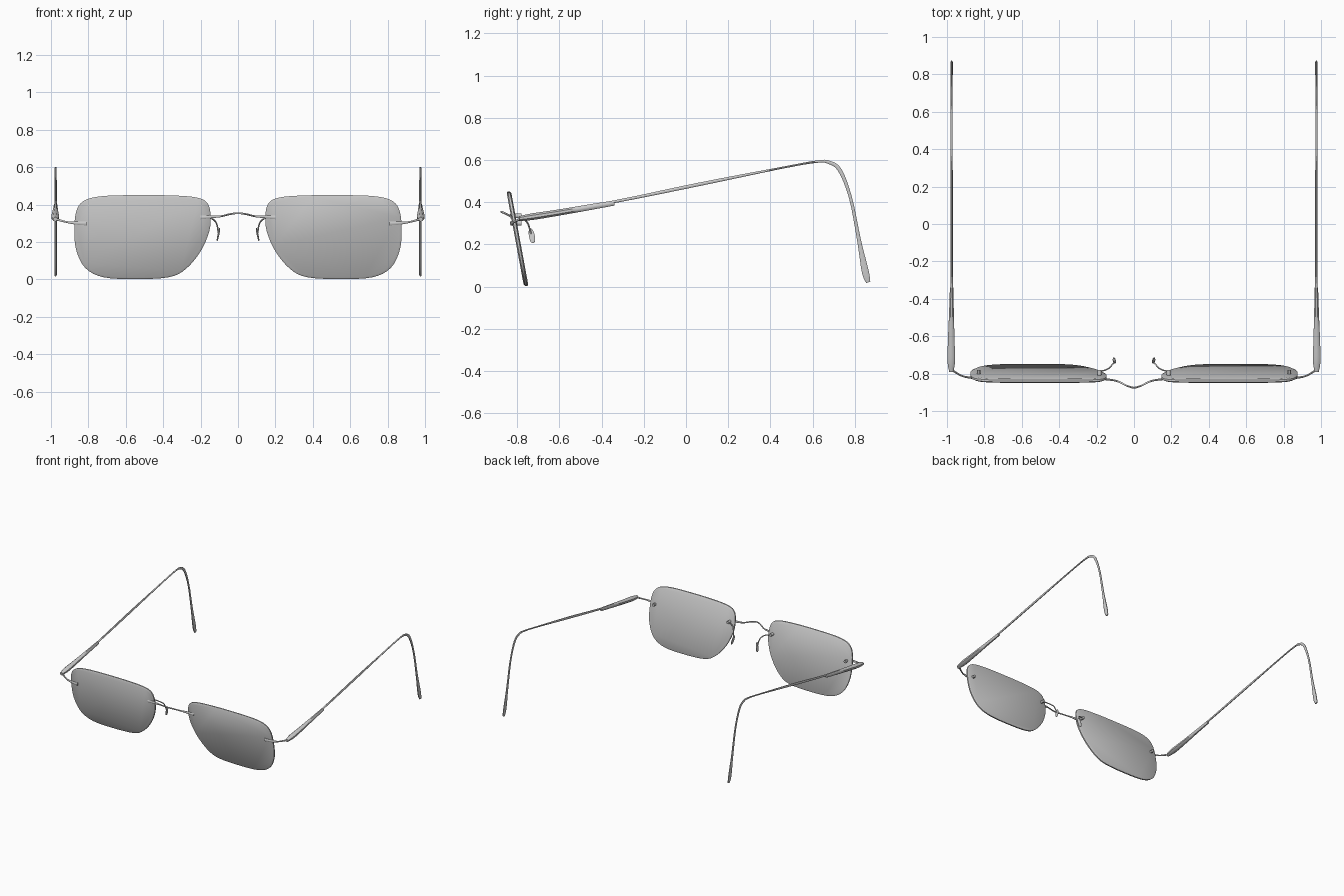
import bpy, bmesh, math
from mathutils import Vector


def spline(pts, n, closed=False):
    """Catmull-Rom resampling of tuples of any length."""
    pts = [Vector(p) for p in pts]
    m = len(pts)
    get = (lambda i: pts[i % m]) if closed else (lambda i: pts[max(0, min(m - 1, i))])
    out = []
    for i in range(m if closed else m - 1):
        a, b, c, d = (get(i + k) for k in (-1, 0, 1, 2))
        for s in range(n):
            t = s / n
            out.append(0.5 * (2 * b + (c - a) * t + (2 * a - 5 * b + 4 * c - d) * t * t
                              + (3 * b - a - 3 * c + d) * t ** 3))
    if not closed:
        out.append(pts[-1])
    return out


def skin(name, rings):
    """Closed skin over a list of rings of points."""
    bm = bmesh.new()
    vr = [[bm.verts.new(p) for p in r] for r in rings]
    n = len(vr[0])
    for a, b in zip(vr, vr[1:]):
        for i in range(n):
            j = (i + 1) % n
            bm.faces.new((a[i], a[j], b[j], b[i]))
    bm.faces.new(vr[0])
    bm.faces.new(vr[-1])
    bmesh.ops.recalc_face_normals(bm, faces=bm.faces)
    me = bpy.data.meshes.new(name)
    bm.to_mesh(me)
    bm.free()
    ob = bpy.data.objects.new(name, me)
    bpy.context.collection.objects.link(ob)
    return ob


def sweep(name, path, sizes, ref, n=4, sides=8, side=1):
    """Oval tube; sizes are (half width along ref, half height) per path point."""
    pts = spline(path, n)
    szs = spline(sizes, n)
    rings = []
    for i, p in enumerate(pts):
        t = (pts[min(i + 1, len(pts) - 1)] - pts[max(i - 1, 0)]).normalized()
        u = Vector(ref)
        u = (u - t * u.dot(t)).normalized()
        v = t.cross(u)
        w, h = max(szs[i][0], 0.001), max(szs[i][1], 0.001)
        ring = []
        for k in range(sides):
            a = 2 * math.pi * (k + 0.5) / sides
            q = p + u * (w * math.cos(a)) + v * (h * math.sin(a))
            ring.append((q.x * side, q.y, q.z))
        rings.append(ring)
    return skin(name, rings)


OUTLINE = [(0.147, 0.35), (0.165, 0.41), (0.22, 0.438), (0.35, 0.449), (0.55, 0.451),
           (0.73, 0.445), (0.825, 0.42), (0.866, 0.36), (0.875, 0.25), (0.863, 0.15),
           (0.815, 0.06), (0.72, 0.012), (0.55, 0.002), (0.37, 0.012), (0.28, 0.055),
           (0.20, 0.15), (0.153, 0.26)]


def lens_y(z):
    return -0.757 - 0.083 * z / 0.45


def lens(name, side):
    line = spline(OUTLINE, 4, closed=True)
    rings = []
    for s, off in ((0.965, -0.011), (1, -0.005), (1, 0.005), (0.965, 0.011)):
        ring = []
        for x, z in line:
            x, z = 0.51 + (x - 0.51) * s, 0.226 + (z - 0.226) * s
            ring.append((x * side, lens_y(z) + off, z))
        rings.append(ring)
    return skin(name, rings)


X, Z = (1, 0, 0), (0, 0, 1)
for side, tag in ((1, "right"), (-1, "left")):
    lens(tag + "_lens", side)
    # wire temple with bent ear end and flattened tip
    sweep(tag + "_temple",
          [(0.975, -0.76, 0.328), (0.975, -0.34, 0.402), (0.975, 0.05, 0.482), (0.975, 0.45, 0.562),
           (0.975, 0.62, 0.592), (0.975, 0.68, 0.588), (0.975, 0.73, 0.55), (0.975, 0.78, 0.42),
           (0.975, 0.82, 0.22), (0.975, 0.85, 0.07), (0.975, 0.864, 0.02)],
          [(0.007, 0.007), (0.007, 0.007), (0.007, 0.009), (0.006, 0.005), (0.006, 0.006),
           (0.006, 0.009), (0.006, 0.010), (0.006, 0.008), (0.007, 0.010), (0.008, 0.018),
           (0.006, 0.011)], X, side=side)
    # thicker sleeve along the front of the temple
    sweep(tag + "_temple_sleeve",
          [(0.977, -0.79, 0.322), (0.977, -0.73, 0.331), (0.977, -0.62, 0.348),
           (0.976, -0.48, 0.372), (0.975, -0.34, 0.396)],
          [(0.012, 0.012), (0.022, 0.017), (0.019, 0.016), (0.014, 0.015), (0.010, 0.013)],
          X, side=side)
    # end piece joining lens and temple
    sweep(tag + "_end_piece",
          [(0.81, -0.828, 0.30), (0.87, -0.822, 0.302), (0.92, -0.812, 0.308), (0.972, -0.782, 0.322)],
          [(0.012, 0.006), (0.009, 0.006), (0.005, 0.005), (0.007, 0.006)], Z, side=side)
    # posts through the lens
    for part, x, z in (("outer_post", 0.83, 0.30), ("inner_post", 0.185, 0.335)):
        sweep(tag + "_" + part, [(x, -0.828, z), (x, -0.78, z)],
              [(0.011, 0.011)] * 2, X, n=1, side=side)
    # nose pad arm and pad
    sweep(tag + "_pad_arm",
          [(0.185, -0.79, 0.335), (0.14, -0.775, 0.325), (0.115, -0.75, 0.30), (0.105, -0.735, 0.25)],
          [(0.004, 0.004)] * 4, Z, side=side)
    sweep(tag + "_nose_pad",
          [(0.098, -0.738, 0.275), (0.1, -0.735, 0.262), (0.105, -0.73, 0.238),
           (0.11, -0.726, 0.215), (0.112, -0.725, 0.207)],
          [(0.002, 0.004), (0.004, 0.012), (0.005, 0.015), (0.004, 0.012), (0.002, 0.004)],
          X, side=side)

# bridge wire
half = [(0.20, -0.828, 0.332), (0.15, -0.83, 0.335), (0.09, -0.84, 0.338), (0.04, -0.864, 0.350)]
hs = [(0.011, 0.006), (0.009, 0.006), (0.005, 0.005), (0.005, 0.005)]
sweep("bridge", [(-x, y, z) for x, y, z in half] + [(0, -0.875, 0.354)] + half[::-1],
      hs + [(0.005, 0.005)] + hs[::-1], Z)

bpy.ops.object.select_all(action='SELECT')
bpy.context.view_layer.objects.active = bpy.data.objects["bridge"]
bpy.ops.object.shade_smooth_by_angle(angle=math.radians(45))
